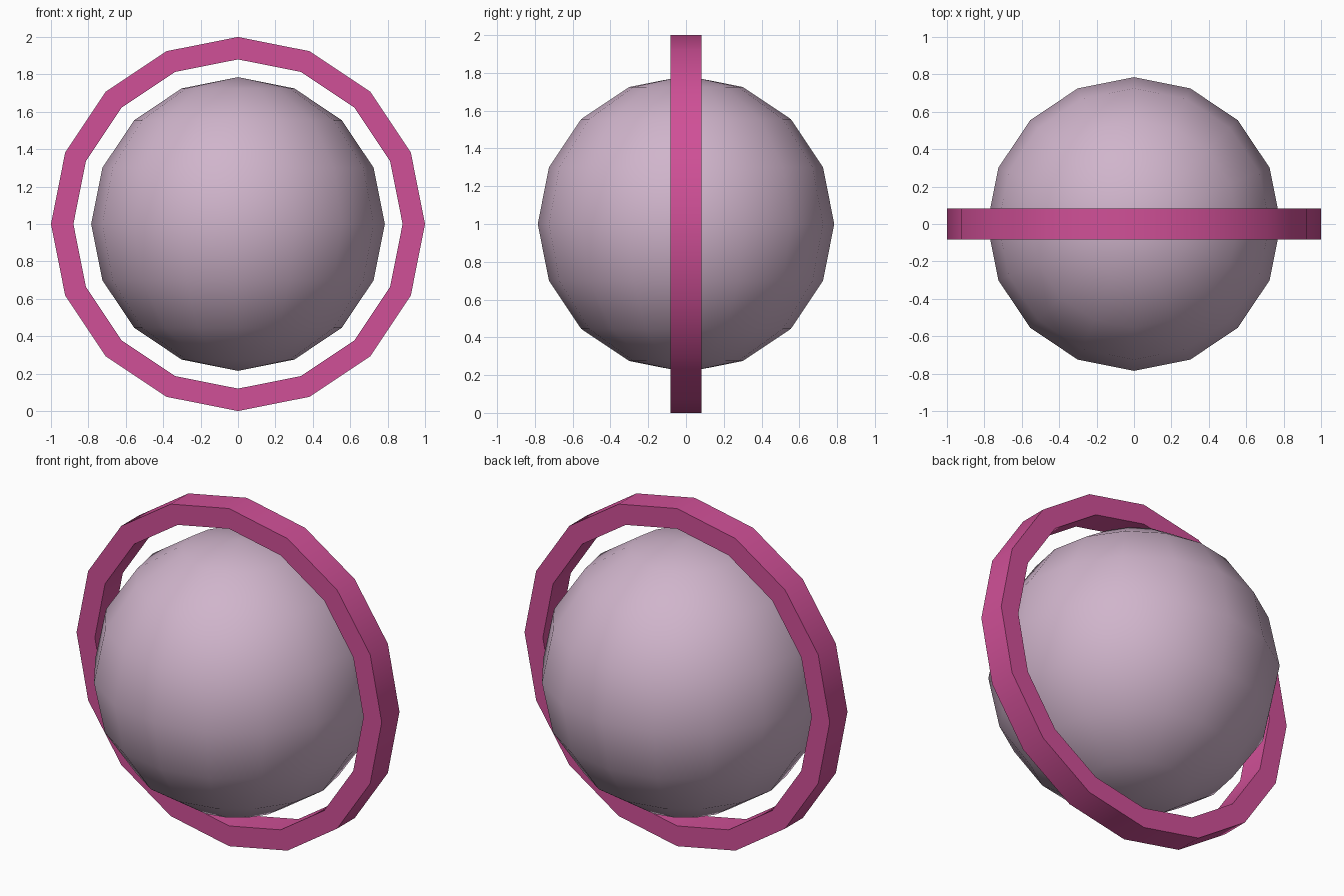
import bpy, bmesh, math
from mathutils import Matrix

default = bpy.data.objects.get("Cube")
if default:
    bpy.data.objects.remove(default, do_unlink=True)

SIDES = 16
CENTRE_Z = 1.0


def material(name, colour):
    mat = bpy.data.materials.new(name)
    mat.use_nodes = True
    mat.diffuse_color = colour
    mat.node_tree.nodes["Principled BSDF"].inputs["Base Color"].default_value = colour
    return mat


def add_object(name, bm, mat):
    bmesh.ops.recalc_face_normals(bm, faces=bm.faces)
    mesh = bpy.data.meshes.new(name)
    bm.to_mesh(mesh)
    bm.free()
    mesh.materials.append(mat)
    obj = bpy.data.objects.new(name, mesh)
    obj.location.z = CENTRE_Z
    bpy.context.collection.objects.link(obj)
    bpy.ops.object.select_all(action="DESELECT")
    obj.select_set(True)
    bpy.context.view_layer.objects.active = obj
    bpy.ops.object.shade_smooth_by_angle(angle=math.radians(30))
    return obj


pale_mauve = material("pale mauve", (0.63, 0.46, 0.60, 1))
magenta_pink = material("magenta pink", (0.63, 0.08, 0.31, 1))

# Ball in the middle
bm = bmesh.new()
bmesh.ops.create_uvsphere(bm, u_segments=SIDES, v_segments=SIDES // 2, radius=0.785)
add_object("ball", bm, pale_mauve)

# Upright ring: a rectangular section swept around the front-back axis
bm = bmesh.new()
inner, outer, half_depth = 0.88, 1.0, 0.083
section = [bm.verts.new((r, y, 0)) for r, y in (
    (inner, -half_depth), (outer, -half_depth), (outer, half_depth), (inner, half_depth))]
edges = [bm.edges.new((section[i], section[(i + 1) % 4])) for i in range(4)]
bmesh.ops.spin(bm, geom=section + edges, cent=(0, 0, 0), axis=(0, 1, 0),
               angle=math.tau, steps=SIDES, use_merge=True)
bmesh.ops.remove_doubles(bm, verts=bm.verts, dist=0.0001)
add_object("ring", bm, magenta_pink)
